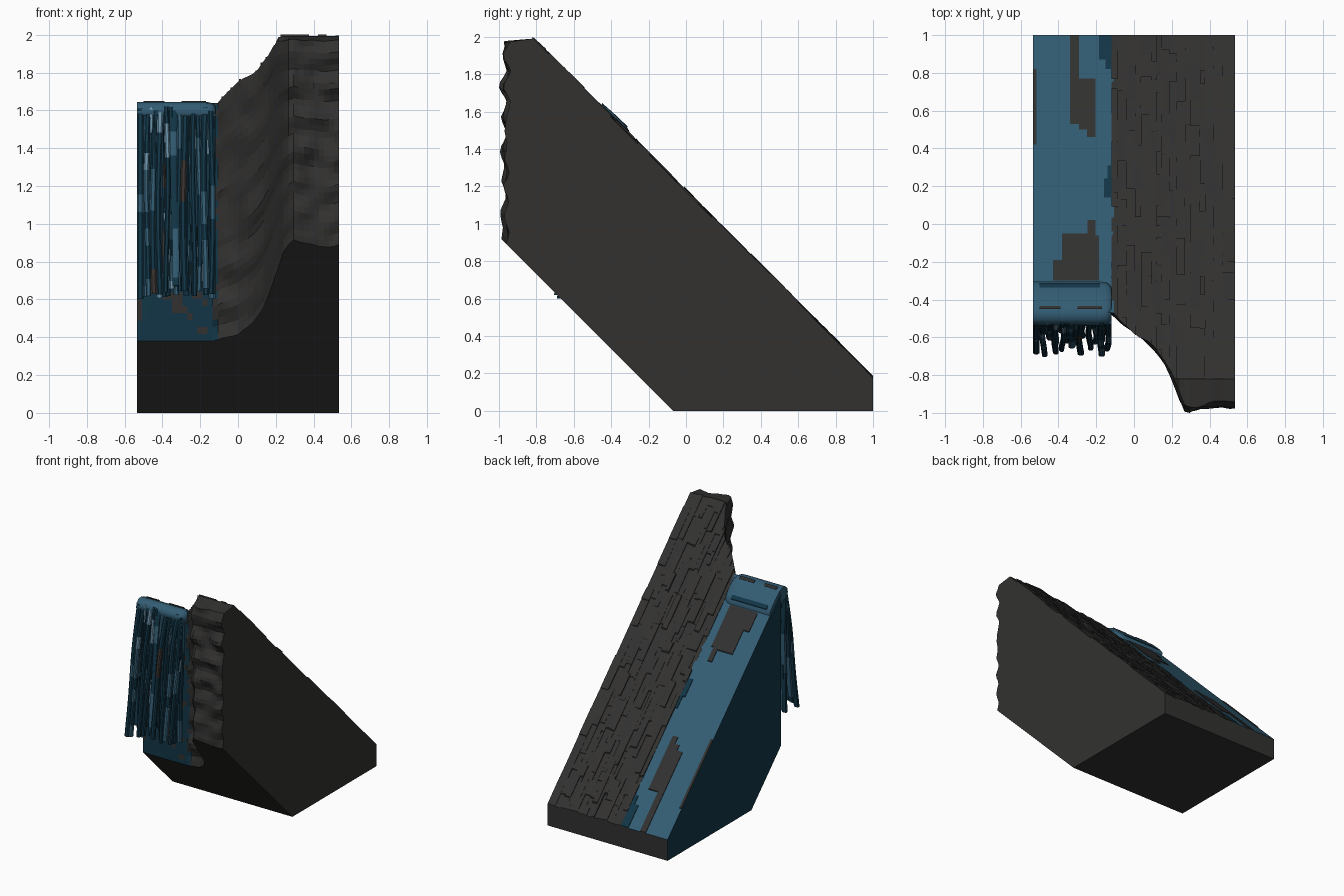
import bpy, bmesh, math, random
from mathutils import Vector, noise

random.seed(7)
if "Cube" in bpy.data.objects:
    bpy.data.objects.remove(bpy.data.objects["Cube"])

LEFT, RIGHT, BANK = -0.535, 0.535, -0.12   # side limits and the water/rock border
SLOPE = 1.17                               # hillside plane: z = SLOPE - y


def material(name, r, g, b):
    m = bpy.data.materials.new(name)
    m.use_nodes = True
    m.diffuse_color = (r, g, b, 1)
    m.node_tree.nodes["Principled BSDF"].inputs["Base Color"].default_value = (r, g, b, 1)
    return m


MATS = [material("rock grey", 0.032, 0.031, 0.030),
        material("water blue", 0.033, 0.107, 0.171),
        material("deep teal", 0.006, 0.036, 0.062),
        material("foam blue", 0.15, 0.29, 0.40),
        material("wet brown", 0.042, 0.034, 0.030)]
ROCK, WATER, TEAL, FOAM, BROWN = range(5)


def finish(bm, name, smooth=None):
    bmesh.ops.recalc_face_normals(bm, faces=bm.faces)
    mesh = bpy.data.meshes.new(name)
    bm.to_mesh(mesh)
    bm.free()
    for m in MATS:
        mesh.materials.append(m)
    ob = bpy.data.objects.new(name, mesh)
    bpy.context.collection.objects.link(ob)
    if smooth:
        bpy.ops.object.select_all(action='DESELECT')
        ob.select_set(True)
        bpy.context.view_layer.objects.active = ob
        bpy.ops.object.shade_smooth_by_angle(angle=math.radians(smooth))
    return ob


def loft(bm, rings, mats=None):
    """Skin closed rings and cap both ends; one material per span."""
    vs = [[bm.verts.new(p) for p in ring] for ring in rings]
    n = len(vs[0])
    for i, (a, b) in enumerate(zip(vs, vs[1:])):
        for j in range(n):
            f = bm.faces.new((a[j], a[(j + 1) % n], b[(j + 1) % n], b[j]))
            f.material_index = mats[i] if mats else 0
    for ring, k in ((vs[0], 0), (vs[-1], -1)):
        f = bm.faces.new(ring)
        f.material_index = mats[k] if mats else 0


def lerp_points(points, x):
    for (xa, ya), (xb, yb) in zip(points, points[1:]):
        if x <= xb:
            return ya + (yb - ya) * max(0, (x - xa) / (xb - xa))
    return points[-1][1]


# Plan outline of the cliff at its foot and at its top
FOOT = [(LEFT, -.45), (BANK, -.45), (0, -.48), (.07, -.54), (.14, -.63),
        (.2, -.79), (.24, -.91), (.29, -.985), (.43, -.95), (RIGHT, -.965)]
CREST = [(LEFT, -.45), (BANK, -.47), (0, -.58), (.1, -.66), (.17, -.74),
         (.21, -.84), (.27, -.98), (.4, -.945), (RIGHT, -.955)]


def cliff_y(x, t):
    y = lerp_points(FOOT, x) * (1 - t) + lerp_points(CREST, x) * t
    if x > BANK + .005:
        z = .4 + 1.5 * t
        ledge = abs((z / .24 + .3 * noise.noise((x * 4, 0, 3))) % 1 - .5)
        y += .05 * (ledge - .25) + .03 * noise.noise((x * 9, 5, z * 7))
    return max(y, -1)


def section(x, rows=34):
    foot = cliff_y(x, 0)
    zb = -(foot + .07)
    top = cliff_y(x, 1)
    zt = min(SLOPE - top, 1.97 + .015 * noise.noise((x * 12, 1, 1)))
    pts = [(1, 0), (-.07, 0)]
    for i in range(rows + 1):
        t = i / rows
        pts.append((cliff_y(x, t), zb + (zt - zb) * t))
    crest = max(top + .01, -.82)
    pts += [(crest, SLOPE - crest), (1, SLOPE - 1)]
    return [(x, y, z) for y, z in pts]


# Hillside block, coloured by direction and side
bm = bmesh.new()
loft(bm, [section(LEFT + (RIGHT - LEFT) * i / 40) for i in range(41)])
bmesh.ops.recalc_face_normals(bm, faces=bm.faces)
for f in bm.faces:
    c, n = f.calc_center_median(), f.normal
    if n.x < -.9 and c.x < LEFT + .01:
        f.material_index = TEAL
    elif c.x < BANK and n.z > .3:
        f.material_index = WATER
    elif c.x < BANK + .01 and n.y < -.85:
        patch = noise.noise((c.x * 14, 2, c.z * 14)) > .2 and c.z > .43
        f.material_index = ROCK if patch else TEAL
finish(bm, "hillside")


def plate(bm, x0, x1, y0, y1, heights, mat=ROCK, depth=.02):
    """Slab lying on the hillside plane with a height for each corner."""
    corners = [(x0, y0), (x1, y0), (x1, y1), (x0, y1)]
    low = [bm.verts.new((x, y, max(SLOPE - y - depth, .0))) for x, y in corners]
    top = [bm.verts.new((x, y, min(SLOPE - y + h, 2))) for (x, y), h in zip(corners, heights)]
    faces = [low[::-1], top] + [(low[i], low[(i + 1) % 4], top[(i + 1) % 4], top[i])
                                for i in range(4)]
    for f in faces:
        bm.faces.new(f).material_index = mat


# Weathered stone slabs in uneven columns down the slope
bm = bmesh.new()
x = BANK
while x < RIGHT - .001:
    x1 = x + random.uniform(.022, .055)
    if x1 > RIGHT - .02:
        x1 = RIGHT
    y = max(cliff_y(x, 1), cliff_y(x1, 1), -.82)
    while y < .999:
        y1 = y + random.uniform(.04, .2)
        if y1 > .96:
            y1 = 1
        base = random.choice((.002, .006, .010, .014))
        wave = .006 * noise.noise((x * 5, y * 7, 0))
        plate(bm, x, x1, y, y1, [base + wave + random.uniform(-.004, .004) for _ in range(4)])
        y = y1
    x = x1
finish(bm, "slope_stones")

# Bare rock and deep water patches in the stream
bm = bmesh.new()
for x0, x1, y0, y1, m in (
        (-.34, -.29, .53, 1, ROCK), (-.29, -.25, .5, .77, ROCK), (-.25, -.205, .46, .77, ROCK),
        (-.43, -.38, -.3, -.19, ROCK), (-.38, -.24, -.3, -.05, ROCK),
        (-.24, -.185, -.3, -.06, ROCK), (-.245, -.205, -.06, .02, ROCK),
        (LEFT, -.515, .42, .82, ROCK), (-.185, -.12, .87, 1, TEAL),
        (-.15, -.12, .82, .87, TEAL), (-.16, -.12, .14, .24, TEAL), (-.14, -.12, .24, .31, TEAL)):
    plate(bm, x0, x1, y0, y1, [.007] * 4, m, .004)
finish(bm, "stream_patches")

# Rounded lip where the stream tips over the edge
LIP = [(-.31, 1.46), (-.305, 1.5), (-.33, 1.535), (-.38, 1.585), (-.43, 1.63), (-.47, 1.645),
       (-.505, 1.64), (-.53, 1.615), (-.535, 1.58), (-.51, 1.55), (-.45, 1.52)]
bm = bmesh.new()
rings = []
for x, s in ((LEFT, 1), (-.18, 1), (-.15, .97), (-.13, .88), (-.118, .72)):
    rings.append([(x, -.43 + (y + .43) * s, 1.56 + (z - 1.56) * s) for y, z in LIP])
loft(bm, rings, [WATER] * 4)
finish(bm, "stream_lip", 50)

# Thin slivers of stone and shade on the lip
bm = bmesh.new()
for x0, x1, y0, y1, h, m in ((-.5, -.39, -.45, -.435, .029, ROCK),
                             (-.3, -.17, -.45, -.435, .029, ROCK),
                             (-.5, -.18, -.335, -.312, .038, TEAL)):
    plate(bm, x0, x1, y0, y1, [h] * 4, m, -h + .008)
finish(bm, "lip_slivers")


def strand(bm, x, y0, reach, z0, z1, w, d, base):
    """Hanging square ribbon with runs of different colour."""
    rings, mats, run, steps = [], [], 0, 22
    phase = random.uniform(0, 6)
    for i in range(steps + 1):
        t = i / steps
        cx = x + .006 * math.sin(phase + 5 * t)
        cx = min(max(cx, LEFT + w / 2), BANK - w / 2)
        cy = y0 - reach * t ** .8 + .004 * math.sin(phase + 9 * t)
        z = z0 + (z1 - z0) * t
        rings.append([(cx + a * w / 2, cy + b * d / 2, z)
                      for a, b in ((-1, -.5), (-.5, -1), (.5, -1), (1, -.5), (1, 1), (-1, 1))])
        if run <= 0:
            run = random.randint(2, 5)
            colour = random.choices((base, WATER, FOAM, BROWN), (13, 4, 1.6, .6))[0]
        mats.append(colour)
        run -= 1
    loft(bm, rings, mats[:steps])


# Falling water: three curtains of ribbons that flare out from the lip
for name, count, reach, base in (("back_curtain", 13, .03, TEAL),
                                 ("middle_curtain", 12, .09, TEAL),
                                 ("front_curtain", 9, .15, TEAL)):
    bm = bmesh.new()
    for i in range(count):
        x = LEFT + .015 + (BANK - LEFT - .03) * (i + random.uniform(-.2, .2)) / (count - 1)
        strand(bm, x, -.515, reach + random.uniform(-.02, .03), random.uniform(1.57, 1.62),
               random.uniform(.6, .68), random.uniform(.026, .036), random.uniform(.02, .03), base)
    finish(bm, name, 35)
